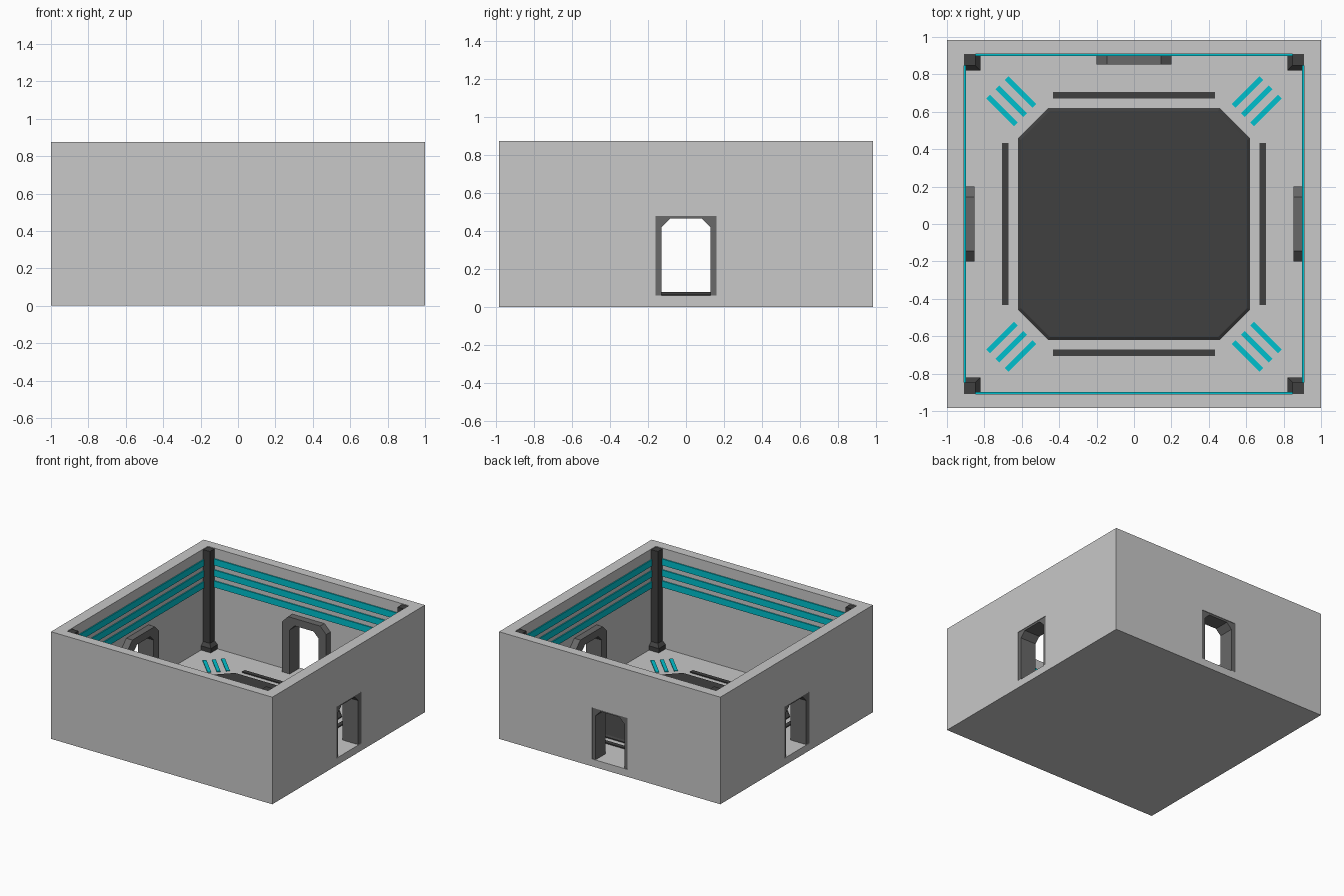
import bpy, bmesh, math
from mathutils import Matrix, Vector

if "Cube" in bpy.data.objects:
    bpy.data.objects.remove(bpy.data.objects["Cube"])


def mat(name, r, g, b):
    m = bpy.data.materials.new(name)
    m.diffuse_color = (r, g, b, 1)
    m.use_nodes = True
    m.node_tree.nodes["Principled BSDF"].inputs["Base Color"].default_value = m.diffuse_color
    return m


WALL = mat("light_grey", 0.58, 0.58, 0.58)
FRAME = mat("mid_grey", 0.14, 0.14, 0.14)
DARK = mat("charcoal", 0.05, 0.05, 0.05)
TEAL = mat("teal", 0.0, 0.53, 0.61)


def finish(bm, name, material, matrix=None):
    if matrix:
        bmesh.ops.transform(bm, matrix=matrix, verts=bm.verts)
    bmesh.ops.recalc_face_normals(bm, faces=bm.faces)
    me = bpy.data.meshes.new(name)
    bm.to_mesh(me)
    bm.free()
    if material:
        me.materials.append(material)
    ob = bpy.data.objects.new(name, me)
    bpy.context.collection.objects.link(ob)
    return ob


def box(name, lo, hi, material, matrix=None):
    bm = bmesh.new()
    lo, hi = Vector(lo), Vector(hi)
    bmesh.ops.create_cube(bm, size=1, matrix=Matrix.Translation((lo + hi) / 2)
                          @ Matrix.Diagonal((hi - lo).to_4d()))
    return finish(bm, name, material, matrix)


def prism(name, pts, offset, material, matrix=None):
    """Extrude a closed outline of 3D points along an offset."""
    bm = bmesh.new()
    face = bm.faces.new([bm.verts.new(p) for p in pts])
    ext = bmesh.ops.extrude_face_region(bm, geom=[face], use_keep_orig=True)
    top = [v for v in ext["geom"] if isinstance(v, bmesh.types.BMVert)]
    bmesh.ops.translate(bm, vec=offset, verts=top)
    return finish(bm, name, material, matrix)


def turn(degrees):
    return Matrix.Rotation(math.radians(degrees), 4, 'Z')


X, Y, H, IN, FLOOR = 1.0, 0.985, 0.875, 0.908, 0.06

# Room shell: hollowed box with three doorways (left, right, back)
room = box("room_shell", (-X, -Y, 0), (X, Y, H), WALL)
cutters = [
    box("hollow_cutter", (-IN, -IN, FLOOR), (IN, IN, 2), None),
    box("side_door_cutter", (-1.2, -0.16, FLOOR), (1.2, 0.16, 0.48), None),
    box("back_door_cutter", (-0.16, 0, FLOOR), (0.16, 1.2, 0.48), None),
]
bpy.context.view_layer.objects.active = room
for c in cutters:
    c.hide_render = True
    m = room.modifiers.new(c.name, 'BOOLEAN')
    m.operation, m.solver, m.object = 'DIFFERENCE', 'EXACT', c
    bpy.ops.object.modifier_apply(modifier=m.name)
for c in cutters:
    bpy.data.objects.remove(c)

# Chamfered door frames, drawn for the back wall and turned to the sides
half = [(0.13, FLOOR), (0.13, 0.42), (0.085, 0.465)]
outer = [(0.2, FLOOR), (0.2, 0.47), (0.145, 0.525)]
loop = (outer + [(-x, z) for x, z in reversed(outer)]
        + [(-x, z) for x, z in half] + list(reversed(half)))
for name, ang, out in (("back", 0, Y), ("left", 90, X), ("right", -90, X)):
    pts = [(x, 0.853, z) for x, z in loop]
    prism(name + "_door_frame", pts, (0, out - 0.005 - 0.853, 0), FRAME, turn(ang))

# Corner pillars with flared feet
for i, (sx, sy) in enumerate(((1, 1), (-1, 1), (-1, -1), (1, -1))):
    bm = bmesh.new()
    rings = []
    for w, z in ((0.088, FLOOR), (0.088, 0.095), (0.06, 0.12), (0.06, 0.87)):
        rings.append([bm.verts.new((sx * (IN - a * w), sy * (IN - b * w), z))
                      for a, b in ((0, 0), (1, 0), (1, 1), (0, 1))])
    for a, b in zip(rings, rings[1:]):
        for k in range(4):
            n = (k + 1) % 4
            bm.faces.new((a[k], a[n], b[n], b[k]))
    bm.faces.new(rings[0])
    bm.faces.new(rings[-1])
    finish(bm, f"corner_pillar_{i + 1}", DARK)

for i in range(4):
    # Three wall bands per side
    for j, z in enumerate((0.765, 0.675, 0.585)):
        box(f"wall_band_{i + 1}_{j + 1}", (-0.87, IN - 0.009, z - 0.026),
            (0.87, IN + 0.0005, z + 0.026), TEAL, turn(90 * i))
    # Dark floor strip along each side
    box(f"floor_strip_{i + 1}", (-0.433, 0.67, FLOOR - 0.002),
        (0.433, 0.705, FLOOR + 0.008), DARK, turn(90 * i))
    # Three diagonal floor stripes in each corner
    for j in (-1, 0, 1):
        box(f"corner_stripe_{i + 1}_{j + 2}", (0.823, j * 0.07 - 0.014, FLOOR - 0.002),
            (1.033, j * 0.07 + 0.014, FLOOR + 0.006), TEAL, turn(45 + 90 * i))

# Raised octagonal floor plate with a bevelled rim
bm = bmesh.new()
rings = []
for s, c, z in ((0.62, 0.458, FLOOR - 0.002), (0.62, 0.458, FLOOR + 0.008),
                (0.605, 0.45, FLOOR + 0.018)):
    rings.append([bm.verts.new((x, y, z)) for x, y in (
        (s, -c), (s, c), (c, s), (-c, s), (-s, c), (-s, -c), (-c, -s), (c, -s))])
for a, b in zip(rings, rings[1:]):
    for k in range(8):
        n = (k + 1) % 8
        bm.faces.new((a[k], a[n], b[n], b[k]))
bm.faces.new(rings[0])
bm.faces.new(rings[-1])
finish(bm, "floor_plate", DARK)
